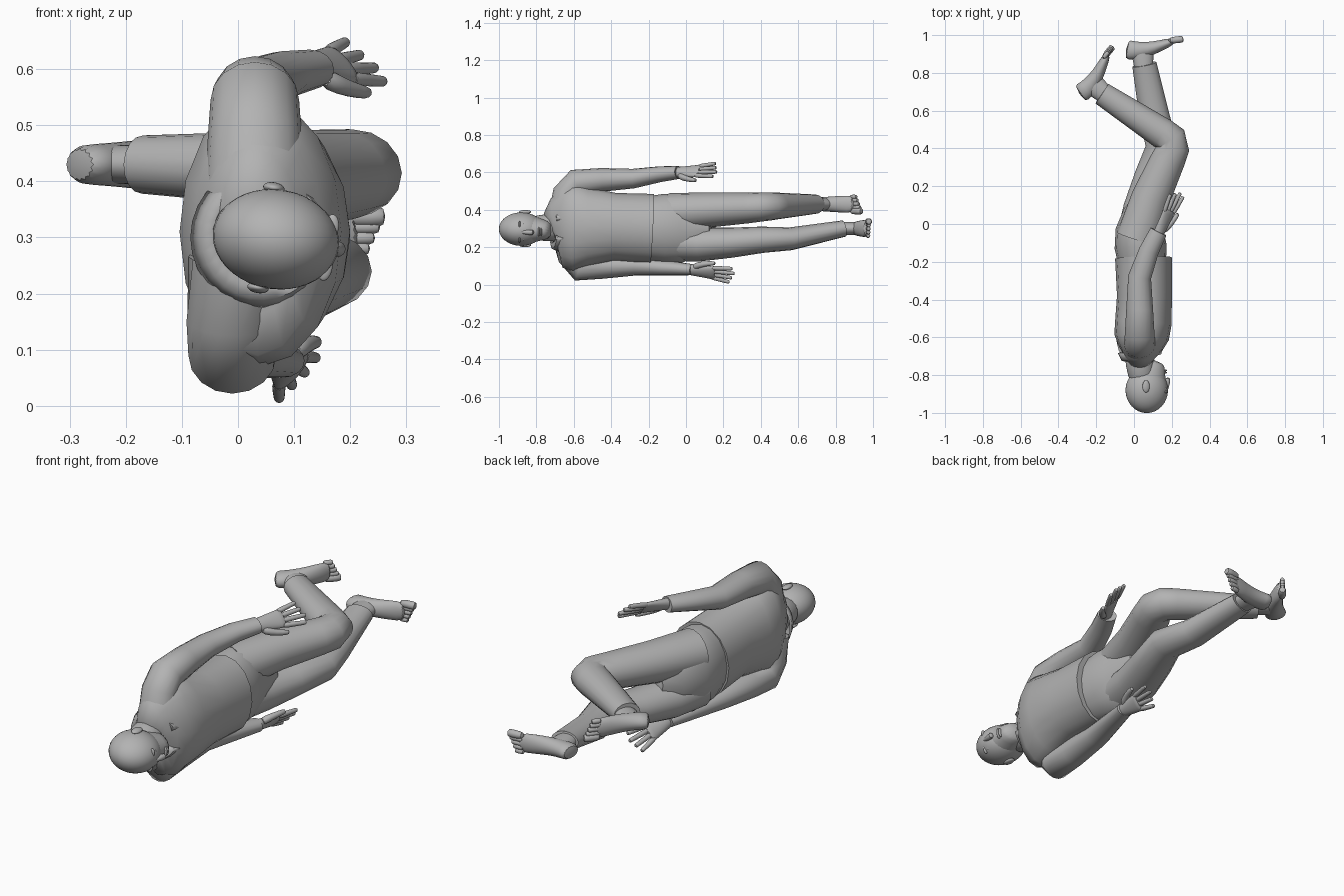
import bpy, bmesh, math
from mathutils import Vector, Matrix

if "Cube" in bpy.data.objects:
    bpy.data.objects.remove(bpy.data.objects["Cube"])

UP = Vector((0, 0, 1))
grey = bpy.data.materials.new("plain_grey")
grey.use_nodes = True
colour = (0.45, 0.45, 0.45, 1)
grey.diffuse_color = colour
grey.node_tree.nodes["Principled BSDF"].inputs["Base Color"].default_value = colour


def loft(bm, path, radii, hint=UP, sides=16):
    """Skin ellipses along a path; radii are (across, along the hint)."""
    points = [Vector(point) for point in path]
    last = len(points) - 1
    loops = []
    for i, (point, (wide, tall)) in enumerate(zip(points, radii)):
        tangent = (points[min(i + 1, last)] - points[max(i - 1, 0)]).normalized()
        along = (hint - tangent * hint.dot(tangent)).normalized()
        across = along.cross(tangent)
        angles = [math.tau * k / sides for k in range(sides)]
        loops.append([bm.verts.new(point + across * wide * math.cos(angle)
                                   + along * tall * math.sin(angle))
                      for angle in angles])
    for lower, upper in zip(loops, loops[1:]):
        for k in range(sides):
            following = (k + 1) % sides
            bm.faces.new((lower[k], lower[following], upper[following], upper[k]))
    bm.faces.new(loops[0][::-1])
    bm.faces.new(loops[-1])


def limb(bm, path, start, end, hint=UP, sides=16):
    """Loft whose cross-section tapers evenly over the path length."""
    points = [Vector(point) for point in path]
    travelled = [0]
    for before, after in zip(points, points[1:]):
        travelled.append(travelled[-1] + (after - before).length)
    first, final = Vector(start), Vector(end)
    radii = [first.lerp(final, distance / travelled[-1]) for distance in travelled]
    loft(bm, points, radii, hint, sides)


def ball(bm, position, size):
    matrix = Matrix.Translation(position) @ Matrix.Diagonal((*size, 1))
    bmesh.ops.create_uvsphere(bm, u_segments=16, v_segments=10, radius=1, matrix=matrix)


def finish(bm, name, soften=False):
    bmesh.ops.recalc_face_normals(bm, faces=bm.faces)
    mesh = bpy.data.meshes.new(name)
    bm.to_mesh(mesh)
    bm.free()
    mesh.materials.append(grey)
    part = bpy.data.objects.new(name, mesh)
    bpy.context.collection.objects.link(part)
    bpy.ops.object.select_all(action="DESELECT")
    part.select_set(True)
    bpy.context.view_layer.objects.active = part
    bpy.ops.object.shade_smooth_by_angle(angle=math.radians(80 if soften else 60))
    if soften:
        part.modifiers.new("soften", "SUBSURF").render_levels = 1
    return part


def garment(name, path, start, end):
    bm = bmesh.new()
    limb(bm, path, start, end)
    finish(bm, name)


# Shirt body, from the hem up to the neck
bm = bmesh.new()
loft(bm, [(.05, -.18, .3), (.055, -.38, .31), (.05, -.52, .31), (.04, -.6, .31),
          (.035, -.66, .31), (.03, -.7, .31), (.03, -.72, .3)],
     [(.15, .185), (.145, .18), (.15, .21), (.145, .24), (.115, .22), (.085, .15), (.065, .09)])
finish(bm, "shirt_body")

# Sleeves, from inside the shoulder through the elbow to the cuff
garment("upper_sleeve",
        [(.03, -.65, .37), (.03, -.635, .49), (.03, -.59, .545), (.03, -.45, .56),
         (.03, -.28, .567), (.08, -.14, .59), (.13, -.04, .6)],
        (.09, .085), (.046, .035))
garment("lower_sleeve",
        [(0, -.63, .26), (-.01, -.61, .15), (-.01, -.57, .09), (-.01, -.45, .095),
         (0, -.27, .1), (.04, -.12, .09), (.08, .03, .08)],
        (.09, .085), (.04, .03))

# Trouser seat and legs
bm = bmesh.new()
loft(bm, [(.045, -.22, .3), (.035, -.12, .3), (.03, -.03, .3), (.045, .06, .305), (.07, .14, .31)],
     [(.125, .17), (.138, .185), (.127, .185), (.1, .15), (.06, .09)])
finish(bm, "trouser_seat")
garment("straight_trouser_leg",
        [(.02, -.08, .225), (.05, .08, .215), (.1, .25, .225), (.15, .41, .24),
         (.11, .56, .245), (.055, .845, .3)],
        (.115, .1), (.065, .044))
garment("bent_trouser_leg",
        [(.02, -.08, .385), (.09, .14, .4), (.18, .34, .41), (.205, .4, .415),
         (.195, .45, .418), (.15, .48, .42), (-.17, .69, .43)],
        (.115, .105), (.062, .052))

# Collar: an open strip around the neck that drops to two points in front
bm = bmesh.new()
rows = []
for step in range(25):
    angle = math.radians(25 + 310 * step / 24)
    front = (math.cos(angle) + 1) / 2
    radial = Vector((math.cos(angle), 0, math.sin(angle)))
    neck = Vector((.045, -.74, .3))
    rows.append([bm.verts.new(neck + radial * reach + Vector((0, base + drop * front ** 2, 0)))
                 for reach, base, drop in ((.08, .01, .04), (.11, .015, .04), (.13, .055, .08))])
for row, following in zip(rows, rows[1:]):
    for j in range(2):
        bm.faces.new((row[j], following[j], following[j + 1], row[j + 1]))
finish(bm, "shirt_collar").modifiers.new("cloth", "SOLIDIFY").thickness = .01


# Hands: wrist and palm, four fingers fanned by a rule, and a thumb
def hand(name, wrist, tip, thumb_side):
    bm = bmesh.new()
    wrist = Vector(wrist)
    forward = (Vector(tip) - wrist).normalized()
    side = Vector(thumb_side)
    side = (side - forward * side.dot(forward)).normalized()

    def place(reach, spread):
        return wrist + forward * reach + side * spread

    limb(bm, [place(-.05, 0), place(.02, 0), place(.07, 0), place(.12, 0), place(.14, 0)],
         (.03, .027), (.015, .046), side)
    for k in range(4):
        fan = k - 1.5
        length = .135 - .013 * abs(fan - .5)
        limb(bm, [place(.11 + length * u, fan * (.021 + .012 * u)) for u in (0, .5, .9, 1)],
             (.014, .014), (.01, .01), side, 10)
    limb(bm, [place(.02, .02), place(.05, .045), place(.11, .065), place(.14, .07)],
         (.02, .02), (.011, .011), side, 10)
    finish(bm, name, True)


hand("upper_hand", (.13, -.05, .6), (.24, .18, .615), (.7, 0, -.65))
hand("lower_hand", (.08, .02, .08), (.11, .27, .045), (.6, 0, .7))


# Feet: ankle, heel to ball, and five toes shrinking away from the big toe
def foot(name, ankle, toe_direction, big_toe_side):
    bm = bmesh.new()
    ankle = Vector(ankle)
    forward = Vector(toe_direction).normalized()
    down = UP.cross(forward)

    def place(reach, depth, spread=0):
        return ankle + forward * reach + down * depth + UP * spread * big_toe_side

    limb(bm, [place(0, -.08), place(0, 0), place(0, .05), place(0, .1)],
         (.044, .036), (.065, .035))
    limb(bm, [place(-.085, .085), place(-.05, .072), place(.03, .07), place(.1, .085),
              place(.18, .105)], (.056, .035), (.018, .05))
    for k in range(5):
        spread = .037 - .019 * k
        size = .0125 if k else .019
        end = .225 - .009 * k
        limb(bm, [place(reach, .107, spread) for reach in (.14, end - .02, end)],
             (size, size), (size, size), sides=10)
    finish(bm, name, True)


foot("straight_foot", (.05, .85, .3), (1, .1, 0), 1)
foot("bent_foot", (-.17, .7, .43), (.63, .77, 0), -1)

# Head: skull, jaw and neck
bm = bmesh.new()
ball(bm, (.068, -.88, .298), (.118, .126, .09))
limb(bm, [(.075, -.86, .298), (.08, -.81, .298), (.1, -.76, .298), (.11, -.72, .298)],
     (.112, .085), (.055, .042))
limb(bm, [(.02, -.67, .3), (.03, -.73, .3), (.05, -.86, .3)], (.078, .08), (.075, .065))
# Nose and lips
limb(bm, [(.17, -.885, .298), (.176, -.85, .298), (.183, -.81, .298)],
     (.012, .009), (.017, .018), sides=10)
for height, width in ((-.787, .026), (-.775, .022)):
    ball(bm, (.163, height, .298), (.013, .006, width))
# Brows, eyes and ears on both sides
for side in (-1, 1):
    ball(bm, (.162, -.89, .298 + side * .036), (.014, .007, .024))
    ball(bm, (.16, -.87, .298 + side * .034), (.01, .007, .014))
    ball(bm, (.05, -.86, .298 + side * .09), (.02, .034, .01))
# Turn the face slightly about the neck
bmesh.ops.rotate(bm, verts=bm.verts, cent=(.06, 0, .3),
                 matrix=Matrix.Rotation(math.radians(9), 3, "Y"))
finish(bm, "head", True)
